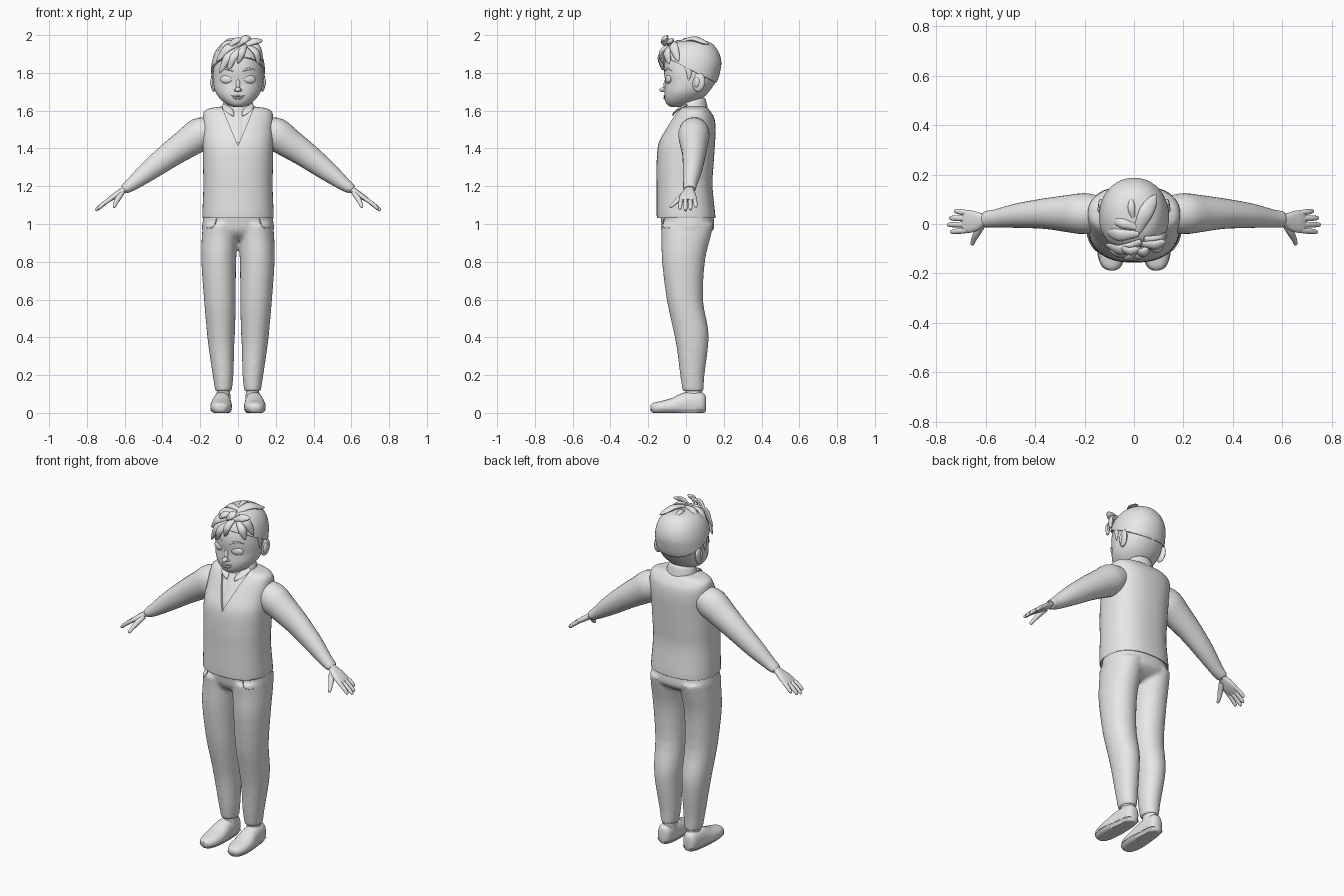
import bpy, bmesh, math
from mathutils import Vector, Matrix

grey = bpy.data.materials.new("plain grey")
grey.diffuse_color = (0.8, 0.8, 0.8, 1)


def finish(name, bm, mirror=False):
    bmesh.ops.recalc_face_normals(bm, faces=bm.faces[:])
    me = bpy.data.meshes.new(name)
    bm.to_mesh(me)
    bm.free()
    me.materials.append(grey)
    ob = bpy.data.objects.new(name, me)
    bpy.context.collection.objects.link(ob)
    if mirror:
        ob.modifiers.new("mirror", 'MIRROR').use_mirror_merge = False
    return ob


def smooth_rows(rows, n):
    """Catmull-Rom interpolation of whole rows."""
    out = []
    for i in range(len(rows) - 1):
        p = [rows[max(i - 1, 0)], rows[i], rows[i + 1], rows[min(i + 2, len(rows) - 1)]]
        for k in range(n):
            t = k / n
            out.append([0.5 * (2 * b + (c - a) * t + (2 * a - 5 * b + 4 * c - d) * t * t
                               + (3 * b - a - 3 * c + d) * t ** 3) for a, b, c, d in zip(*p)])
    return out + [list(rows[-1])]


def loft_mesh(rows, up=None, e=2.0, seg=24, n=3, bm=None):
    """Rows are x, y, z, half width, half depth; flat rings when up is None."""
    rows = smooth_rows(rows, n)
    bm = bm or bmesh.new()
    rings = []
    for i, (x, y, z, a, b) in enumerate(rows):
        side, nrm = Vector((1, 0, 0)), Vector((0, 1, 0))
        if up is not None:
            t = Vector(rows[min(i + 1, len(rows) - 1)][:3]) - Vector(rows[max(i - 1, 0)][:3])
            side = Vector(up).cross(t).normalized()
            nrm = t.cross(side).normalized()
        ring = []
        for k in range(seg):
            w = math.tau * k / seg
            c, s = math.cos(w), math.sin(w)
            u = math.copysign(abs(c) ** (2 / e), c) * max(a, .001)
            v = math.copysign(abs(s) ** (2 / e), s) * max(b, .001)
            ring.append(bm.verts.new(Vector((x, y, z)) + side * u + nrm * v))
        rings.append(ring)
    for r, q in zip(rings, rings[1:]):
        for k in range(seg):
            bm.faces.new((r[k], r[(k + 1) % seg], q[(k + 1) % seg], q[k]))
    bm.faces.new(rings[0][::-1])
    bm.faces.new(rings[-1])
    return bm


def loft(name, rows, mirror=False, **kw):
    return finish(name, loft_mesh(rows, **kw), mirror)


def upright(rows, grow=0.0):
    """z, front y, back y, half width -> loft rows."""
    return [(0, (f + b) / 2, z, w + grow, (b - f) / 2 + grow) for z, f, b, w in rows]


def ellipsoid(name, loc, size, mirror=False, turn=0.0, tilt=0.0):
    bm = bmesh.new()
    m = (Matrix.Translation(loc) @ Matrix.Rotation(turn, 4, 'Z') @ Matrix.Rotation(tilt, 4, 'X')
         @ Matrix.Diagonal((*size, 1)))
    bmesh.ops.create_uvsphere(bm, u_segments=20, v_segments=12, radius=1, matrix=m)
    return finish(name, bm, mirror)


def front_y(ob, x, z):
    hit, p, _, _ = ob.ray_cast((x, -1, z), (0, 1, 0))
    return p.y if hit else -.1


# vest over a slightly smaller shirt, with a V neck cut out
TORSO = [(1.036, -.15, .15, .185), (1.045, -.155, .155, .189), (1.2, -.155, .14, .183),
         (1.3, -.156, .145, .185), (1.42, -.147, .153, .187), (1.5, -.108, .157, .187),
         (1.56, -.072, .15, .187), (1.595, -.047, .13, .179), (1.612, -.032, .116, .15),
         (1.62, -.02, .10, .10), (1.624, 0, .08, .07)]
vest = loft("vest", upright(TORSO), e=2.4, seg=48, n=4)
shirt = loft("shirt", upright(TORSO[1:], grow=-.013), e=2.4, seg=48, n=4)
bm = bmesh.new()
tri = [(0, 1.415), (.119, 1.7), (-.119, 1.7)]
f = bm.faces.new([bm.verts.new((x, -.5, z)) for x, z in tri])
ext = bmesh.ops.extrude_face_region(bm, geom=[f])
bmesh.ops.translate(bm, vec=(0, .53, 0), verts=[g for g in ext["geom"] if isinstance(g, bmesh.types.BMVert)])
cutter = finish("neckline_cutter", bm)
cutter.hide_render = True
cutter.hide_set(True)
cut = vest.modifiers.new("neckline", 'BOOLEAN')
cut.object, cut.operation, cut.solver = cutter, 'DIFFERENCE', 'EXACT'

# trousers: seat and both legs fused into one smooth surface
LEG = [(1.0, .096, .135, .148, .088), (.93, .097, .13, .13, .095), (.8, .102, .127, .10, .092),
       (.6, .096, .102, .09, .084), (.45, .091, .07, .117, .076), (.35, .088, .05, .117, .068),
       (.2, .079, .031, .098, .055), (.115, .077, .018, .093, .044)]
trousers_bm = loft_mesh(upright([(1.06, -.138, .143, .180), (1.0, -.130, .15, .189), (.97, -.124, .145, .188),
                                 (.94, -.105, .11, .15), (.915, -.07, .06, .08)]), e=2.3, seg=40)
for s in (-1, 1):
    loft_mesh([(cx * s, (b - f) / 2, z, w, (b + f) / 2) for z, cx, f, b, w in LEG], e=2.1, seg=28, bm=trousers_bm)
trousers = finish("trousers", trousers_bm)
rem = trousers.modifiers.new("fuse", 'REMESH')
rem.mode, rem.voxel_size = 'VOXEL', .009
smo = trousers.modifiers.new("soften", 'SMOOTH')
smo.factor, smo.iterations = .5, 8
loft("ankle", [(.076, .042, .15, .034, .042), (.077, .04, .10, .036, .046), (.078, .03, .05, .04, .05)], True)

# shoes with flat soles
SHOE = [(.094, -.187, .026, .014, .014), (.093, -.172, .027, .036, .026), (.091, -.13, .03, .053, .033),
        (.089, -.07, .036, .057, .043), (.086, -.01, .046, .050, .06), (.084, .05, .05, .045, .064),
        (.083, .085, .05, .039, .058), (.083, .1, .05, .028, .046), (.083, .106, .05, .014, .034)]
for name, low, high, grow in (("shoe", .012, .2, 0), ("shoe_sole", 0, .018, .003)):
    bm = loft_mesh([(x, y, z, a + grow, b + grow) for x, y, z, a, b in SHOE], up=(0, 0, 1), e=2.3)
    for v in bm.verts:
        v.co.z = min(max(v.co.z, low), high)
    finish(name, bm, True)

# sleeves ending in cuffs
loft("sleeve", [(.14, .045, 1.50, .07, .07), (.2, .042, 1.475, .083, .088), (.27, .042, 1.428, .075, .079),
                (.36, .042, 1.366, .062, .068), (.47, .034, 1.283, .05, .054), (.56, .022, 1.212, .037, .036),
                (.6, .019, 1.186, .033, .026), (.602, .019, 1.184, .024, .018)], True, up=(0, 0, 1))

# hands
loft("palm", [(.58, .019, 1.197, .022, .016), (.61, .016, 1.178, .026, .016), (.64, .012, 1.157, .04, .016),
              (.67, .01, 1.137, .046, .014), (.69, .01, 1.123, .043, .01)], True, up=(0, 0, 1), e=2.4)
for name, y0, y1, tip in (("little_finger", .045, .052, .727), ("ring_finger", .022, .024, .747),
                          ("middle_finger", -.002, -.003, .754), ("index_finger", -.025, -.032, .742)):
    drop = 1.123 - (tip - .68) * .7
    loft(name, [(.672, y0, 1.134, .011, .011), ((.672 + tip) / 2, (y0 + y1) / 2, (1.142 + drop) / 2, .0115, .011),
                (tip - .006, y1, drop + .005, .009, .009), (tip, y1, drop, .003, .003)], True, up=(0, 0, 1), seg=12)
loft("thumb", [(.615, -.002, 1.165, .015, .014), (.635, -.035, 1.135, .015, .014), (.648, -.06, 1.11, .011, .011),
               (.655, -.08, 1.092, .008, .008), (.657, -.084, 1.088, .003, .003)], True, up=(0, 0, 1), seg=12)

# neck and collar
loft("neck", [(0, .04, 1.58, .062, .06), (0, .037, 1.63, .056, .056), (0, .035, 1.70, .056, .056)])
bm = loft_mesh([(0, .037, 1.595, .088, .078), (0, .036, 1.622, .084, .074), (0, .035, 1.65, .074, .067),
                (0, .035, 1.656, .062, .056)], seg=32)
for v in bm.verts:
    v.co.z += (v.co.y - .035) * .22
finish("collar", bm)
loft("collar_flap", [(.074, .005, 1.63, .012, .006), (.058, -.035, 1.612, .022, .006),
                     (.036, -.06, 1.59, .017, .005), (.024, -.07, 1.572, .003, .003)], True, up=(0, -.6, .8), seg=12)

# head and hair cap
HEAD = [(1.62, -.08, -.01, .025), (1.632, -.10, .03, .056), (1.66, -.112, .08, .092), (1.70, -.114, .122, .12),
        (1.75, -.11, .155, .131), (1.80, -.116, .17, .132), (1.85, -.113, .176, .127), (1.9, -.094, .163, .112),
        (1.94, -.06, .135, .084), (1.96, -.02, .10, .05), (1.966, .02, .06, .015)]
head = loft("head", upright(HEAD), seg=48, n=4, e=2.1)
bm = loft_mesh([(x, y, z + .008, a, b) for x, y, z, a, b in upright(HEAD, grow=.011)], seg=48, n=5, e=2.1)
bmesh.ops.bisect_plane(bm, geom=bm.verts[:] + bm.edges[:] + bm.faces[:], plane_co=(0, .18, 1.738),
                       plane_no=(0, .5, 1), clear_inner=True)
cap = finish("hair_cap", bm)
sol = cap.modifiers.new("thickness", 'SOLIDIFY')
sol.thickness, sol.offset = .014, -1

# hair locks: root, middle, tip, half width
LOCKS = [((.03, -.07, 1.955), (-.05, -.105, 1.935), (-.115, -.085, 1.86), .026),
         ((.02, -.09, 1.945), (-.05, -.122, 1.89), (-.098, -.108, 1.80), .022),
         ((.03, -.10, 1.94), (-.02, -.135, 1.89), (-.052, -.125, 1.815), .021),
         ((.04, -.095, 1.945), (.02, -.13, 1.91), (.0, -.122, 1.85), .02),
         ((.05, -.08, 1.945), (.095, -.10, 1.91), (.112, -.09, 1.845), .022),
         ((.04, -.06, 1.96), (.10, -.065, 1.94), (.132, -.04, 1.86), .024),
         ((.02, -.04, 1.965), (-.06, -.045, 1.955), (-.118, -.025, 1.885), .026),
         ((.03, -.02, 1.965), (-.04, 0, 1.972), (-.095, .02, 1.935), .02),
         ((.01, -.04, 1.96), (.045, .04, 1.98), (.09, .12, 1.952), .03),
         ((.0, .01, 1.96), (-.01, .06, 1.974), (-.01, .11, 1.96), .015),
         ((-.01, -.09, 1.935), (.03, -.115, 1.975), (.06, -.10, 1.995), .024),
         ((.03, -.08, 1.94), (.08, -.085, 1.965), (.13, -.07, 1.972), .022),
         ((-.06, -.09, 1.925), (-.02, -.11, 1.965), (.025, -.10, 1.984), .02)]
for i, (p, q, r, w) in enumerate(LOCKS):
    up = Vector(q) - Vector((0, .02, 1.80))
    loft("hair_lock_%d" % (i + 1), [(*p, w * .45, .008), (*q, w, .013), (*((Vector(q) + 2 * Vector(r)) / 3), w * .7, .010),
                                    (*r, .002, .002)], up=up, seg=12, n=4)
loft("sideburn", [(.130, .01, 1.85, .024, .007), (.136, .016, 1.81, .016, .006), (.135, .016, 1.78, .009, .005),
                  (.133, .012, 1.76, .002, .002)], True, up=(1, 0, 0), seg=12)

# ears
ellipsoid("ear", (.130, .067, 1.75), (.014, .034, .05), True, turn=-.18, tilt=-.12)
ellipsoid("inner_ear", (.136, .058, 1.75), (.012, .016, .028), True, turn=-.18, tilt=-.12)

# face
bpy.context.view_layer.update()
ellipsoid("eye", (.062, front_y(head, .062, 1.766) + .004, 1.766), (.034, .012, .022), True, turn=.35)
ellipsoid("nose", (0, -.12, 1.712), (.015, .021, .012), tilt=.2)
ellipsoid("nostril", (.012, -.113, 1.709), (.010, .011, .008), True)
ellipsoid("nose_bridge", (0, -.106, 1.738), (.012, .013, .036), tilt=-.15)


def strip(name, ob, pts, w, d, mirror=False):
    """Thin raised line following the front of a part."""
    rows = [(x, front_y(ob, x, z), z, w * k, d * k) for x, z, k in pts]
    return loft(name, rows, mirror, up=(0, -1, 0), seg=8)


strip("brow", head, [(.025, 1.808, .5), (.045, 1.818, 1), (.07, 1.821, 1), (.095, 1.81, .3)], .006, .004, True)
strip("upper_lip", head, [(-.04, 1.682, .2), (-.018, 1.679, 1), (0, 1.677, .9), (.018, 1.679, 1), (.04, 1.682, .2)], .005, .005)
strip("lower_lip", head, [(-.034, 1.677, .2), (-.015, 1.667, 1), (0, 1.665, 1.1), (.015, 1.667, 1), (.034, 1.677, .2)], .006, .006)

# shirt placket and trouser pockets
strip("placket", shirt, [(0, 1.60, 1), (0, 1.56, .9), (0, 1.5, .9), (0, 1.455, .6), (0, 1.43, .1)], .024, .004)
strip("pocket_edge", trousers, [(.113, 1.034, 1), (.122, .998, 1), (.14, .98, 1), (.165, .978, 1)], .0025, .0025, True)

# smooth shading with sharp edges kept
for ob in bpy.context.scene.objects:
    ob.select_set(ob is not cutter)
trousers.select_set(False)
trousers.data.shade_smooth()
rem.use_smooth_shade = True
bpy.context.view_layer.objects.active = head
bpy.ops.object.shade_smooth_by_angle(angle=math.radians(40))
